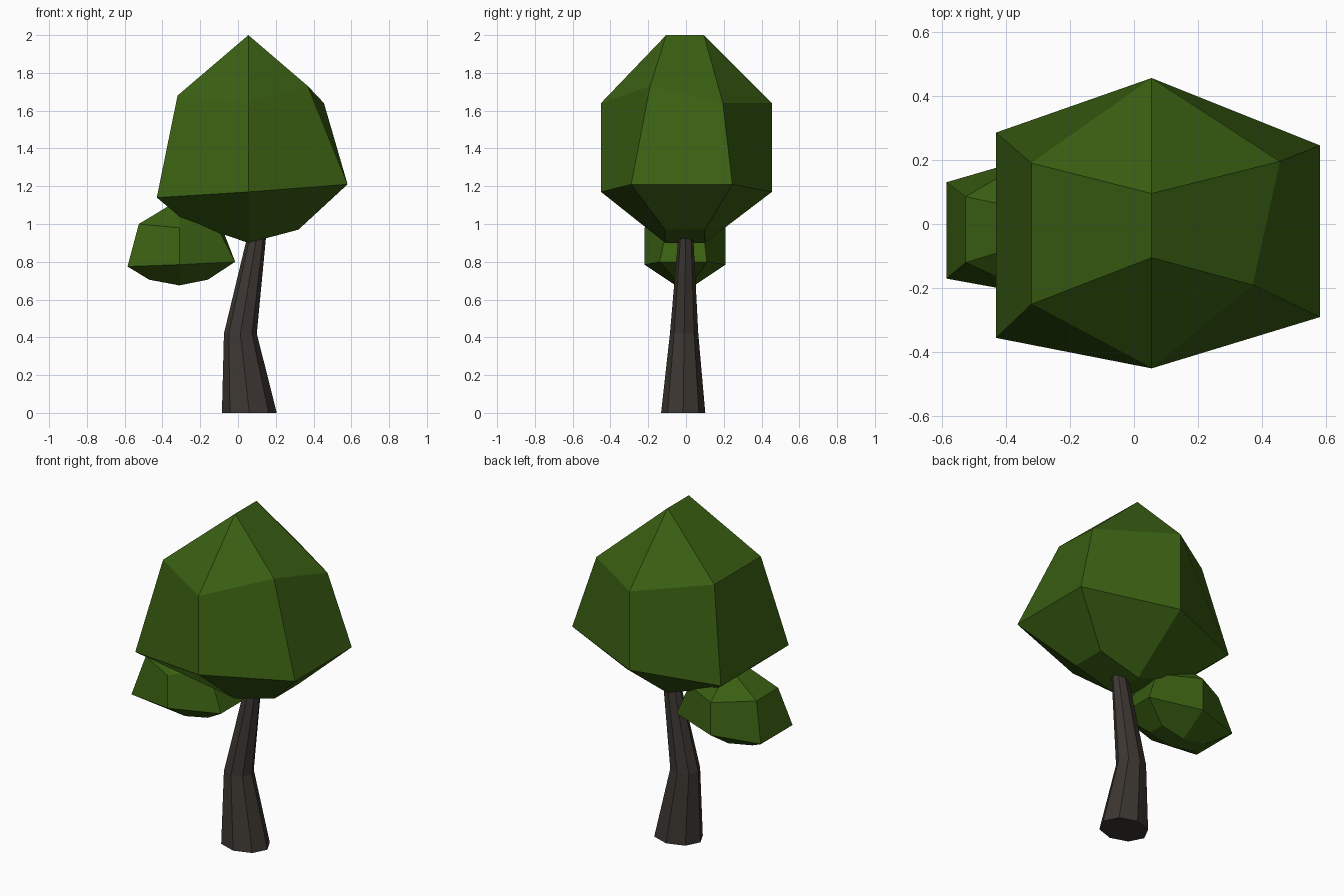
import bpy, bmesh, math

if "Cube" in bpy.data.objects:
    bpy.data.objects.remove(bpy.data.objects["Cube"])

def material(name, rgb):
    m = bpy.data.materials.new(name)
    m.diffuse_color = (*rgb, 1)
    m.use_nodes = True
    m.node_tree.nodes["Principled BSDF"].inputs["Base Color"].default_value = m.diffuse_color
    return m

leaf = material("leaf_green", (0.042, 0.115, 0.006))
bark = material("bark_brown", (0.045, 0.037, 0.031))

def finish(name, bm, mat):
    bmesh.ops.recalc_face_normals(bm, faces=bm.faces)
    me = bpy.data.meshes.new(name)
    bm.to_mesh(me)
    bm.free()
    me.materials.append(mat)
    ob = bpy.data.objects.new(name, me)
    bpy.context.collection.objects.link(ob)
    return ob

def bridge(bm, a, b):
    n = len(a)
    for i in range(n):
        j = (i + 1) % n
        bm.faces.new((a[i], a[j], b[j], b[i]))

def crown(name, base, lower, upper, ridge):
    """Faceted crown: six-sided rings, a folded base and a short ridge on top.
    Ring order: back, right back, right front, front, left front, left back."""
    bm = bmesh.new()
    b, lo, up = ([bm.verts.new(p) for p in ring] for ring in (base, lower, upper))
    rb, rf = [bm.verts.new(p) for p in ridge]
    bridge(bm, b, lo)
    bridge(bm, lo, up)
    bm.faces.new((b[0], b[1], b[2], b[3]))
    bm.faces.new((b[0], b[3], b[4], b[5]))
    bm.faces.new((rb, rf, up[2], up[1]))
    bm.faces.new((rf, rb, up[5], up[4]))
    for apex, i, j in ((rb, 0, 1), (rf, 2, 3), (rf, 3, 4), (rb, 5, 0)):
        bm.faces.new((apex, up[i], up[j]))
    return finish(name, bm, leaf)

# Large crown
crown("large_crown",
      [(.055, .1, .90), (.32, .1, .97), (.32, -.11, .97),
       (.055, -.11, .90), (-.28, -.11, 1.015), (-.28, .1, 1.015)],
      [(.055, .455, 1.17), (.58, .245, 1.21), (.58, -.29, 1.21),
       (.055, -.45, 1.17), (-.43, -.355, 1.14), (-.43, .285, 1.14)],
      [(.055, .455, 1.64), (.455, .195, 1.64), (.37, -.19, 1.73),
       (.055, -.45, 1.64), (-.32, -.25, 1.68), (-.32, .19, 1.68)],
      [(.055, .095, 2), (.055, -.105, 2)])

# Small side crown
crown("small_crown",
      [(-.31, .045, .675), (-.16, .045, .705), (-.16, -.055, .705),
       (-.31, -.055, .675), (-.47, -.055, .705), (-.47, .045, .705)],
      [(-.31, .21, .785), (-.015, .11, .80), (-.015, -.14, .80),
       (-.31, -.22, .785), (-.585, -.17, .775), (-.585, .13, .775)],
      [(-.31, .21, .98), (-.085, .09, .98), (-.13, -.09, 1.02),
       (-.31, -.22, .98), (-.525, -.12, 1.0), (-.525, .085, 1.0)],
      [(-.31, .04, 1.13), (-.31, -.055, 1.13)])

# Bent, tapering trunk: centre x, y, z and radii of each section
bm = bmesh.new()
rings = []
for cx, cy, z, rx, ry in ((.06, -.015, 0, .145, .117),
                          (.0125, -.01, .42, .087, .075),
                          (.11, 0, 1.0, .045, .035)):
    rings.append([bm.verts.new((cx + rx * math.cos(a), cy + ry * math.sin(a), z))
                  for a in (i * math.tau / 8 for i in range(8))])
bridge(bm, rings[0], rings[1])
bridge(bm, rings[1], rings[2])
bm.faces.new(rings[0])
bm.faces.new(rings[2])
finish("trunk", bm, bark)
